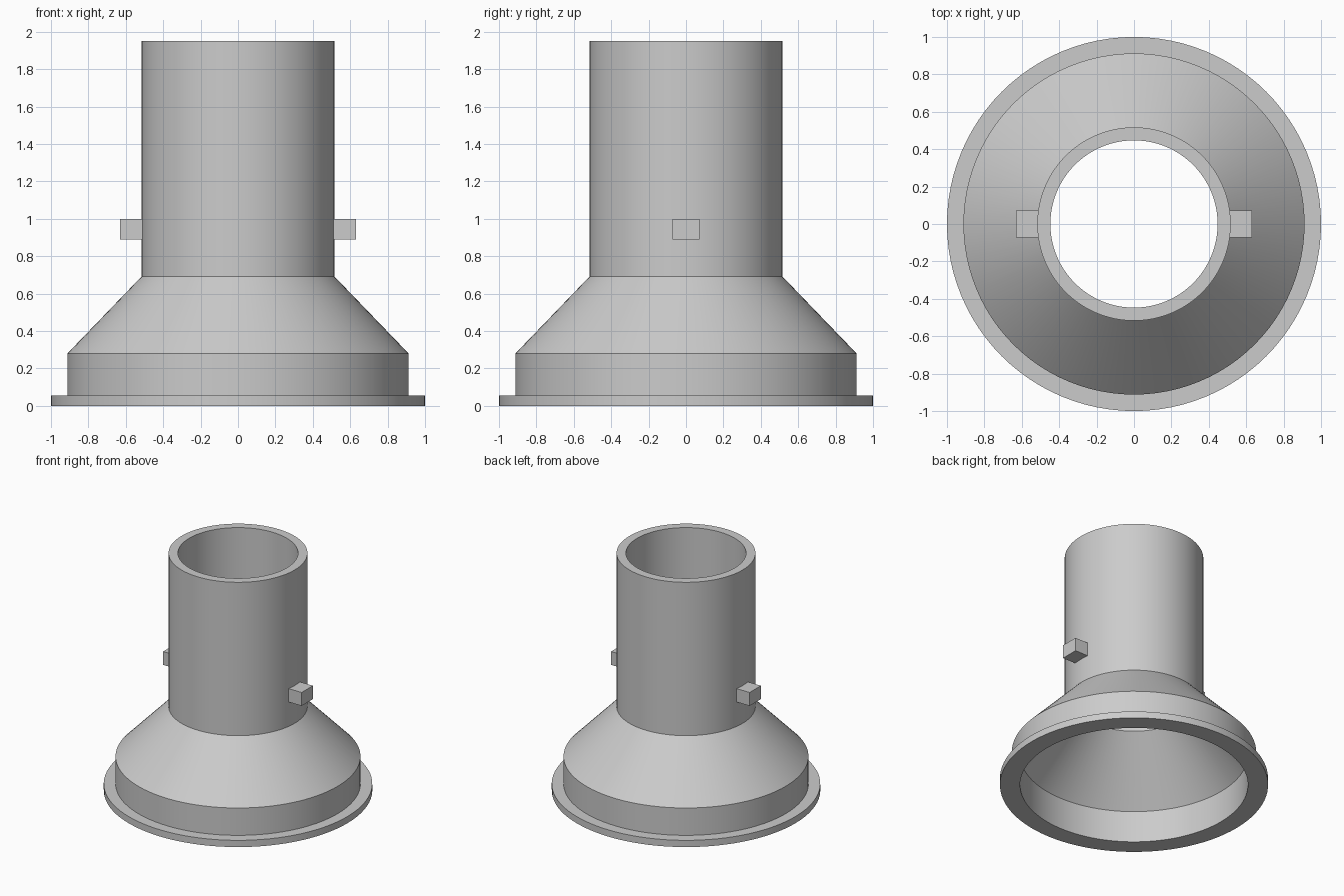
import bpy
import bmesh
import math

cube = bpy.data.objects.get("Cube")
if cube:
    bpy.data.objects.remove(cube, do_unlink=True)

grey = bpy.data.materials.new("plain_grey")
grey.use_nodes = True
grey.diffuse_color = (0.6, 0.6, 0.6, 1)
grey.node_tree.nodes["Principled BSDF"].inputs["Base Color"].default_value = (0.6, 0.6, 0.6, 1)


def add_object(name, bm):
    bmesh.ops.recalc_face_normals(bm, faces=bm.faces)
    mesh = bpy.data.meshes.new(name)
    bm.to_mesh(mesh)
    bm.free()
    mesh.materials.append(grey)
    obj = bpy.data.objects.new(name, mesh)
    bpy.context.collection.objects.link(obj)
    return obj


def lathe(name, profile, steps=96):
    """Spin a closed (radius, height) profile around the z axis."""
    bm = bmesh.new()
    verts = [bm.verts.new((r, 0, z)) for r, z in profile]
    edges = [bm.edges.new((v, verts[i - 1])) for i, v in enumerate(verts)]
    bmesh.ops.spin(bm, geom=verts + edges, cent=(0, 0, 0), axis=(0, 0, 1),
                   angle=math.tau, steps=steps, use_merge=True)
    bmesh.ops.remove_doubles(bm, verts=bm.verts, dist=0.0001)
    obj = add_object(name, bm)
    bpy.ops.object.select_all(action="DESELECT")
    obj.select_set(True)
    bpy.context.view_layer.objects.active = obj
    bpy.ops.object.shade_smooth_by_angle(angle=math.radians(30))
    return obj


def box(name, low, high):
    bm = bmesh.new()
    bmesh.ops.create_cube(bm, size=1)
    for v in bm.verts:
        v.co = [lo + (c + 0.5) * (hi - lo) for c, lo, hi in zip(v.co, low, high)]
    return add_object(name, bm)


# Hollow body: flange, skirt, cone and tube outside, then back down the bore
lathe("flanged_funnel_body", [
    (1.0, 0.0), (1.0, 0.055), (0.912, 0.055), (0.912, 0.28),
    (0.517, 0.69), (0.517, 1.95),
    (0.447, 1.95), (0.447, 0.72), (0.85, 0.26), (0.85, 0.0),
])

# Locking lugs on both sides of the tube
for side, x0, x1 in (("left", 0.49, 0.63), ("right", -0.63, -0.49)):
    box(side + "_lug", (x0, -0.073, 0.89), (x1, 0.073, 1.0))
